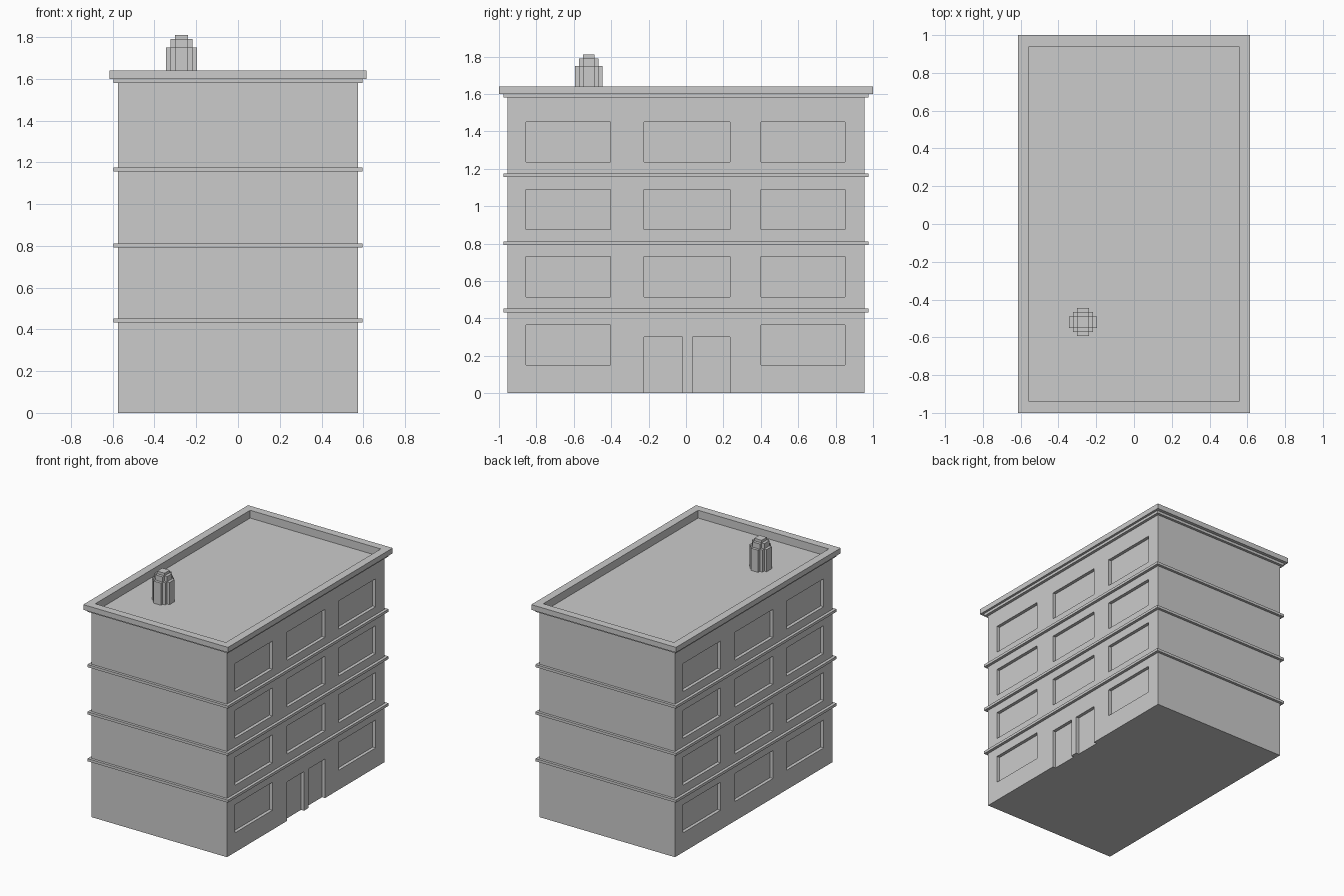
import bpy, bmesh
from mathutils import Matrix, Vector

if "Cube" in bpy.data.objects:
    bpy.data.objects.remove(bpy.data.objects["Cube"])


def add_box(bm, lo, hi):
    lo, hi = Vector(lo), Vector(hi)
    size = hi - lo
    mat = Matrix.Translation((lo + hi) / 2) @ Matrix.Diagonal((*size, 1))
    bmesh.ops.create_cube(bm, size=1, matrix=mat)


def finish(name, bm):
    bmesh.ops.recalc_face_normals(bm, faces=bm.faces)
    me = bpy.data.meshes.new(name)
    bm.to_mesh(me)
    bm.free()
    ob = bpy.data.objects.new(name, me)
    bpy.context.collection.objects.link(ob)
    return ob


def boxes(name, parts):
    bm = bmesh.new()
    for lo, hi in parts:
        add_box(bm, lo, hi)
    return finish(name, bm)


def ring(name, outer, inner, z0, z1):
    """Rectangular frame running round the building."""
    bm = bmesh.new()
    profile = [(outer, z0), (outer, z1), (inner, z1), (inner, z0)]
    loops = [[bm.verts.new((sx * h[0], sy * h[1], z)) for h, z in profile]
             for sx, sy in ((-1, -1), (1, -1), (1, 1), (-1, 1))]
    for i in range(4):
        a, b = loops[i], loops[(i + 1) % 4]
        for j in range(4):
            k = (j + 1) % 4
            bm.faces.new((a[j], b[j], b[k], a[k]))
    return finish(name, bm)


W, L = 0.575, 0.955      # half width and half length of the walls
FLOOR = 1.58             # roof floor height
DEPTH = 0.025            # window and door recess

# Main block
body = boxes("building_body", [((-W, -L, 0), (W, L, FLOOR))])

# Recesses for windows on both long sides, and doors on the right side
columns = [(-0.855, -0.405), (-0.225, 0.235), (0.40, 0.85)]
rows = [(0.15, 0.365), (0.515, 0.73), (0.875, 1.09), (1.235, 1.45)]
cuts = []
for side in (-1, 1):
    xs = sorted((side * (W - DEPTH), side * (W + 0.1)))
    for r, (z0, z1) in enumerate(rows):
        for c, (y0, y1) in enumerate(columns):
            if side == 1 and r == 0 and c == 1:
                continue
            ys = (y0, y1) if side == 1 else (-y1, -y0)
            cuts.append(((xs[0], ys[0], z0), (xs[1], ys[1], z1)))
for y0, y1 in ((-0.225, -0.02), (0.035, 0.235)):
    cuts.append(((W - DEPTH, y0, -0.1), (W + 0.1, y1, 0.30)))
cutter = boxes("recess_cutter", cuts)
cutter.hide_render = True
cutter.hide_viewport = True
mod = body.modifiers.new("recesses", 'BOOLEAN')
mod.operation = 'DIFFERENCE'
mod.solver = 'EXACT'
mod.object = cutter

# Ledges between the storeys
for i, z in enumerate((0.432, 0.792, 1.155)):
    ring(f"ledge_{i + 1}", (0.597, 0.975), (W, L), z, z + 0.02)

# Cornice and roof parapet
ring("cornice", (0.597, 0.975), (0.555, 0.94), FLOOR, 1.60)
ring("parapet", (0.615, 1.0), (0.555, 0.94), 1.60, 1.64)

# Stepped roof vent: rounded cross sections getting smaller upwards
cx, cy = -0.27, -0.52
a, b, c = 0.074, 0.053, 0.031
tiers = [(a, c, 1.75), (c, a, 1.75), (b, b, 1.75),
         (b, c, 1.79), (c, b, 1.79), (c, c, 1.81)]
boxes("roof_vent", [((cx - hx, cy - hy, FLOOR), (cx + hx, cy + hy, top))
                    for hx, hy, top in tiers])
